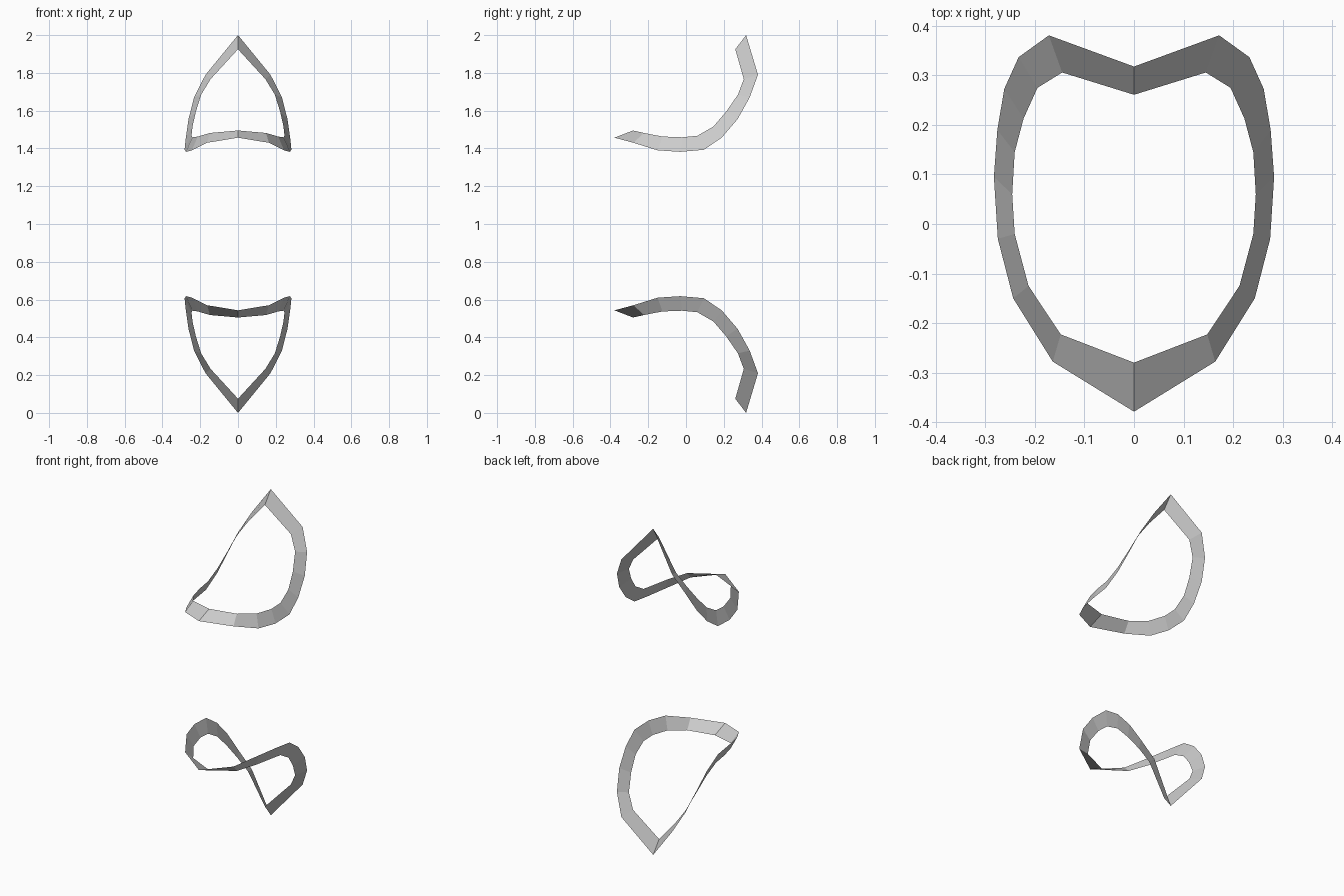
import bpy, bmesh

if "Cube" in bpy.data.objects:
    bpy.data.objects.remove(bpy.data.objects["Cube"])

# Right half of the loop: outer and inner edge of the flat band, back peak to front point
OUTER = [(0, .318, 2.0), (.172, .381, 1.79), (.233, .337, 1.67), (.262, .273, 1.555),
         (.276, .19, 1.458), (.283, .095, 1.393), (.275, -.03, 1.382),
         (.244, -.15, 1.39), (.164, -.278, 1.43), (0, -.379, 1.457)]
INNER = [(0, .261, 1.925), (.145, .306, 1.767), (.195, .275, 1.685), (.223, .213, 1.595),
         (.241, .145, 1.516), (.246, .06, 1.467), (.241, -.02, 1.459),
         (.213, -.125, 1.463), (.148, -.223, 1.482), (0, -.28, 1.495)]


def band(name, flip):
    """Flat-faced ribbon loop, mirrored in x; flip turns it upside down about z = 1."""
    bm = bmesh.new()

    def edge(points):
        return [bm.verts.new((x, y, 2 - z if flip else z)) for x, y, z in points]

    outer, inner = edge(OUTER), edge(INNER)
    for i in range(len(outer) - 1):
        quad = [outer[i], inner[i], inner[i + 1], outer[i + 1]]
        bm.faces.new(quad[::-1] if flip else quad)
    bmesh.ops.reverse_faces(bm, faces=bm.faces[:])
    # keep the normals pointing away from the middle of the model
    bm.normal_update()
    mesh = bpy.data.meshes.new(name)
    bm.to_mesh(mesh)
    bm.free()
    obj = bpy.data.objects.new(name, mesh)
    bpy.context.collection.objects.link(obj)
    mirror = obj.modifiers.new("mirror", 'MIRROR')
    mirror.use_axis[0] = True
    mirror.use_clip = True
    return obj


# Upper and lower loops
band("upper_band", False)
band("lower_band", True)
